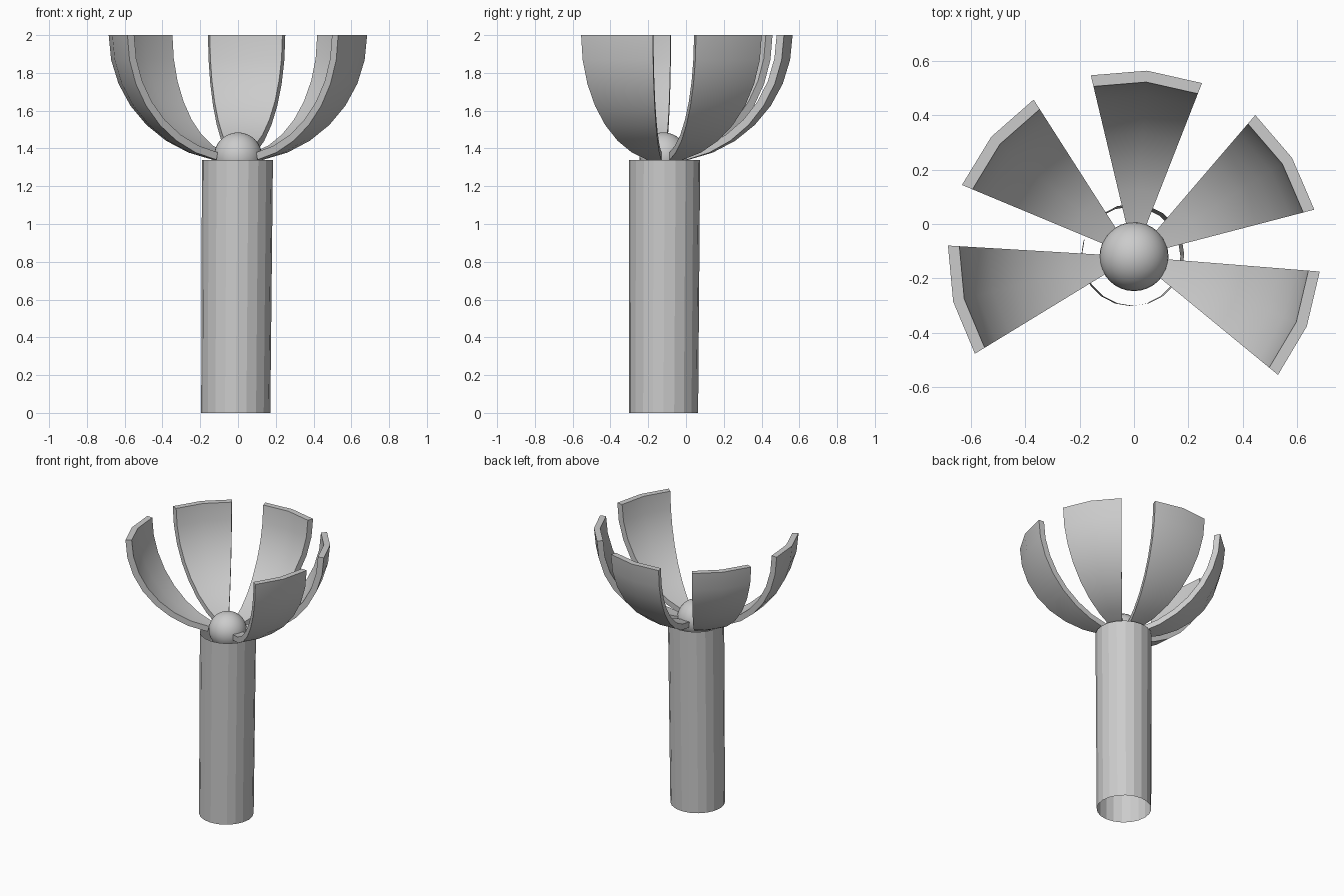
import bpy, bmesh, math
from math import sin, cos, radians

if "Cube" in bpy.data.objects:
    bpy.data.objects.remove(bpy.data.objects["Cube"])

CY = -0.12  # y of the flower axis


def finish(name, bm, smooth_angle=None):
    bmesh.ops.recalc_face_normals(bm, faces=bm.faces)
    me = bpy.data.meshes.new(name)
    bm.to_mesh(me)
    bm.free()
    ob = bpy.data.objects.new(name, me)
    bpy.context.collection.objects.link(ob)
    if smooth_angle:
        bpy.ops.object.select_all(action='DESELECT')
        bpy.context.view_layer.objects.active = ob
        ob.select_set(True)
        bpy.ops.object.shade_smooth_by_angle(angle=radians(smooth_angle))
    return ob


# Stem: open tube, leaning very slightly
bm = bmesh.new()
N = 20
rings = []
for x, y, z, r in [(-0.012, -0.119, 0, 0.183), (-0.003, -0.113, 1.34, 0.188)]:
    rings.append([bm.verts.new((x + r * cos(2 * math.pi * i / N),
                                y + r * sin(2 * math.pi * i / N), z)) for i in range(N)])
for i in range(N):
    j = (i + 1) % N
    bm.faces.new((rings[0][i], rings[0][j], rings[1][j], rings[1][i]))
finish("stem", bm)

# Centre ball
bm = bmesh.new()
bmesh.ops.create_uvsphere(bm, u_segments=32, v_segments=16, radius=0.127)
bmesh.ops.translate(bm, verts=bm.verts, vec=(0, CY, 1.358))
finish("centre_ball", bm, 40)


# Petals: thick slices of a bowl, two segments wide
def petal(name, angle):
    bm = bmesh.new()
    arc = [radians(11.25 * k) for k in range(1, 9)]
    profile = [(0.686 * sin(t), 2 - 0.673 * cos(t)) for t in arc]
    profile += [(0.644 * sin(t), 2 - 0.633 * cos(t)) for t in reversed(arc)]
    cols = []
    for da in (-17.4, 0, 17.4):
        a = radians(angle + da)
        cols.append([bm.verts.new((r * cos(a), CY + r * sin(a), z)) for r, z in profile])
    n = len(profile)
    for c0, c1 in zip(cols, cols[1:]):
        for i in range(n):
            j = (i + 1) % n
            bm.faces.new((c0[i], c1[i], c1[j], c0[j]))
    # side walls
    for c in (cols[0], cols[-1]):
        for i in range(n // 2 - 1):
            bm.faces.new((c[i], c[i + 1], c[n - 2 - i], c[n - 1 - i]))
    finish(name, bm, 30)


for k in range(5):
    petal(f"petal_{k + 1}", -22 + 54 * k)
